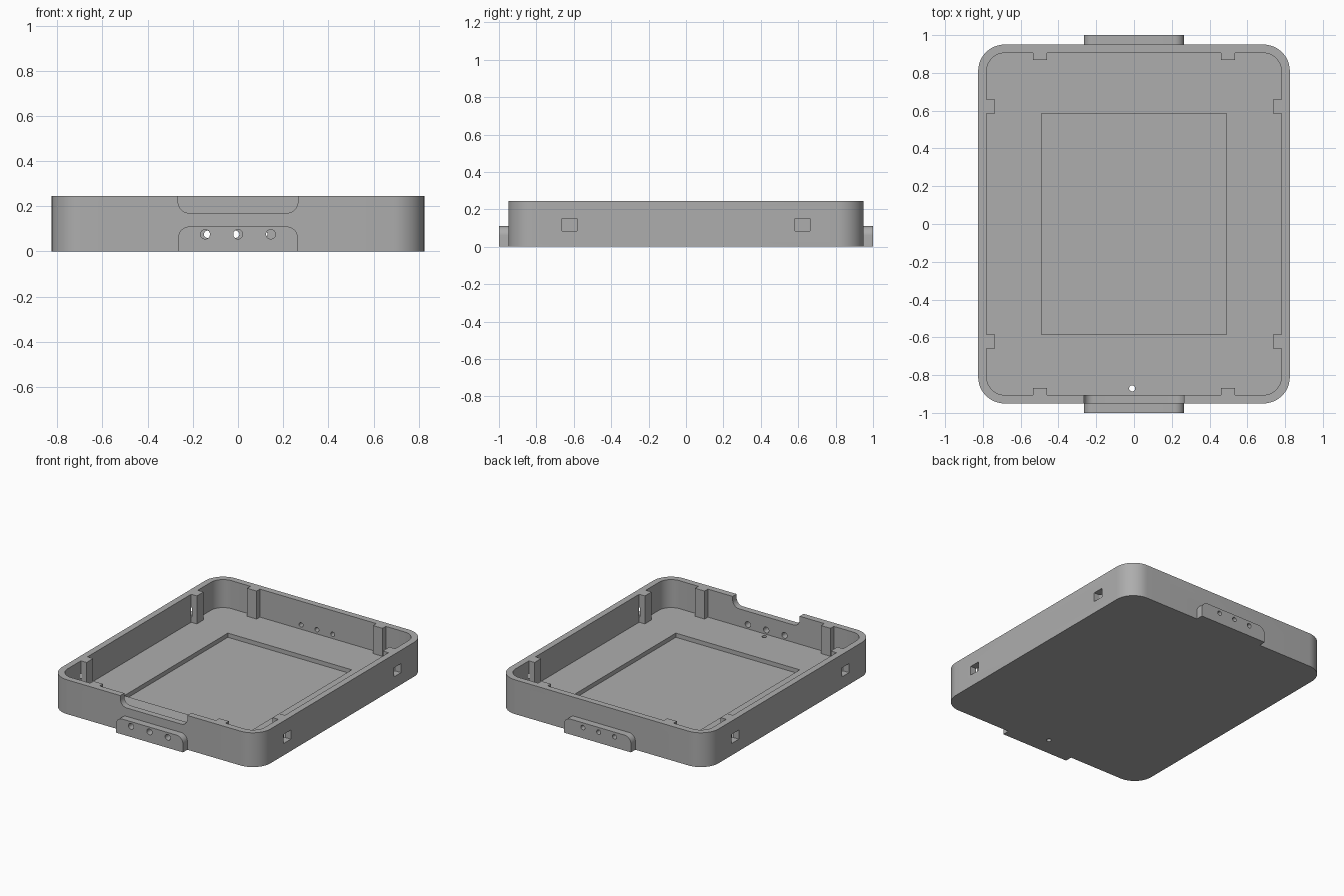
import bpy, bmesh
from math import sin, cos, pi, radians
from mathutils import Vector

cube = bpy.data.objects.get("Cube")
if cube:
    bpy.data.objects.remove(cube, do_unlink=True)

grey = bpy.data.materials.new("mid_grey")
grey.use_nodes = True
grey.diffuse_color = (0.42, 0.42, 0.42, 1)
grey.node_tree.nodes["Principled BSDF"].inputs["Base Color"].default_value = grey.diffuse_color

# A profile's (u, v) plus depth, placed along each axis
PLACE = {
    "x": lambda u, v, d: (d, u, v),
    "y": lambda u, v, d: (u, d, v),
    "z": lambda u, v, d: (u, v, d),
}


def rounded(u0, u1, v0, v1, radii=(0, 0, 0, 0), steps=12):
    """Rectangle outline; radii run from the lower left, anticlockwise."""
    corners = [(u0, v0, 1, 1), (u1, v0, -1, 1), (u1, v1, -1, -1), (u0, v1, 1, -1)]
    points = []
    for i, ((u, v, su, sv), r) in enumerate(zip(corners, radii)):
        if r == 0:
            points.append((u, v))
            continue
        for k in range(steps + 1):
            a = pi + (i + k / steps) * pi / 2
            points.append((u + su * r + r * cos(a), v + sv * r + r * sin(a)))
    return points


def circle(u, v, r, steps=24):
    return [(u + r * cos(2 * pi * k / steps), v + r * sin(2 * pi * k / steps))
            for k in range(steps)]


def prism(name, outline, axis, lo, hi):
    bm = bmesh.new()
    base = bm.faces.new([bm.verts.new(PLACE[axis](u, v, lo)) for u, v in outline])
    moved = bmesh.ops.extrude_face_region(bm, geom=[base])["geom"]
    shift = Vector(PLACE[axis](0, 0, hi - lo))
    bmesh.ops.translate(bm, vec=shift, verts=[g for g in moved if isinstance(g, bmesh.types.BMVert)])
    bmesh.ops.recalc_face_normals(bm, faces=bm.faces)
    mesh = bpy.data.meshes.new(name)
    bm.to_mesh(mesh)
    bm.free()
    mesh.materials.append(grey)
    obj = bpy.data.objects.new(name, mesh)
    bpy.context.collection.objects.link(obj)
    return obj


def combine(target, tool, operation):
    tool.hide_render = True
    mod = target.modifiers.new("combine", "BOOLEAN")
    mod.operation, mod.solver, mod.object = operation, "EXACT", tool
    bpy.context.view_layer.objects.active = target
    bpy.ops.object.modifier_apply(modifier=mod.name)
    bpy.data.objects.remove(tool, do_unlink=True)


HEIGHT, FLOOR = 0.245, 0.045

# Rounded tray, hollowed, with a shallow recess in its floor
tray = prism("tray", rounded(-0.825, 0.825, -0.95, 0.95, [0.14] * 4), "z", 0, HEIGHT)
combine(tray, prism("cavity", rounded(-0.78, 0.78, -0.905, 0.905, [0.095] * 4), "z", FLOOR, 0.4), "DIFFERENCE")
combine(tray, prism("floor_recess", rounded(-0.49, 0.49, -0.585, 0.585), "z", 0.015, 0.2), "DIFFERENCE")

# Posts against the inner walls
for a in (-1, 1):
    for b in (-1, 1):
        us, vs = sorted((a * 0.735, a * 0.80)), sorted((b * 0.585, b * 0.66))
        combine(tray, prism("side_post", rounded(*us, *vs), "z", 0.03, HEIGHT), "UNION")
        us, vs = sorted((a * 0.46, a * 0.535)), sorted((b * 0.868, b * 0.925))
        combine(tray, prism("end_post", rounded(*us, *vs), "z", 0.03, HEIGHT), "UNION")

# End tabs with rounded upper corners
for s in (-1, 1):
    lo, hi = sorted((s * 0.93, s * 1.0))
    tab = rounded(-0.265, 0.265, 0, 0.11, (0, 0, 0.05, 0.05))
    combine(tray, prism("end_tab", tab, "y", lo, hi), "UNION")

# Notch in the front rim
notch = rounded(-0.265, 0.265, 0.17, 0.4, (0.05, 0.05, 0, 0))
combine(tray, prism("rim_notch", notch, "y", -0.97, -0.88), "DIFFERENCE")

# Three holes through each end, and one drain hole in the floor
for i in (-1, 0, 1):
    combine(tray, prism("front_hole", circle(i * 0.145, 0.076, 0.021), "y", -1.1, -0.85), "DIFFERENCE")
    combine(tray, prism("back_hole", circle(i * 0.125 - 0.01, 0.076, 0.016), "y", 0.85, 1.1), "DIFFERENCE")
combine(tray, prism("floor_hole", circle(-0.01, -0.87, 0.016), "z", -0.1, 0.1), "DIFFERENCE")

# Square pockets from outside into the side posts
for a in (-1, 1):
    lo, hi = sorted((a * 0.775, a * 0.9))
    for b in (-1, 1):
        vs = sorted((b * 0.582, b * 0.662))
        combine(tray, prism("side_pocket", rounded(*vs, 0.085, 0.15), "x", lo, hi), "DIFFERENCE")

bpy.ops.object.select_all(action="DESELECT")
tray.select_set(True)
bpy.context.view_layer.objects.active = tray
bpy.ops.object.shade_smooth_by_angle(angle=radians(30))
